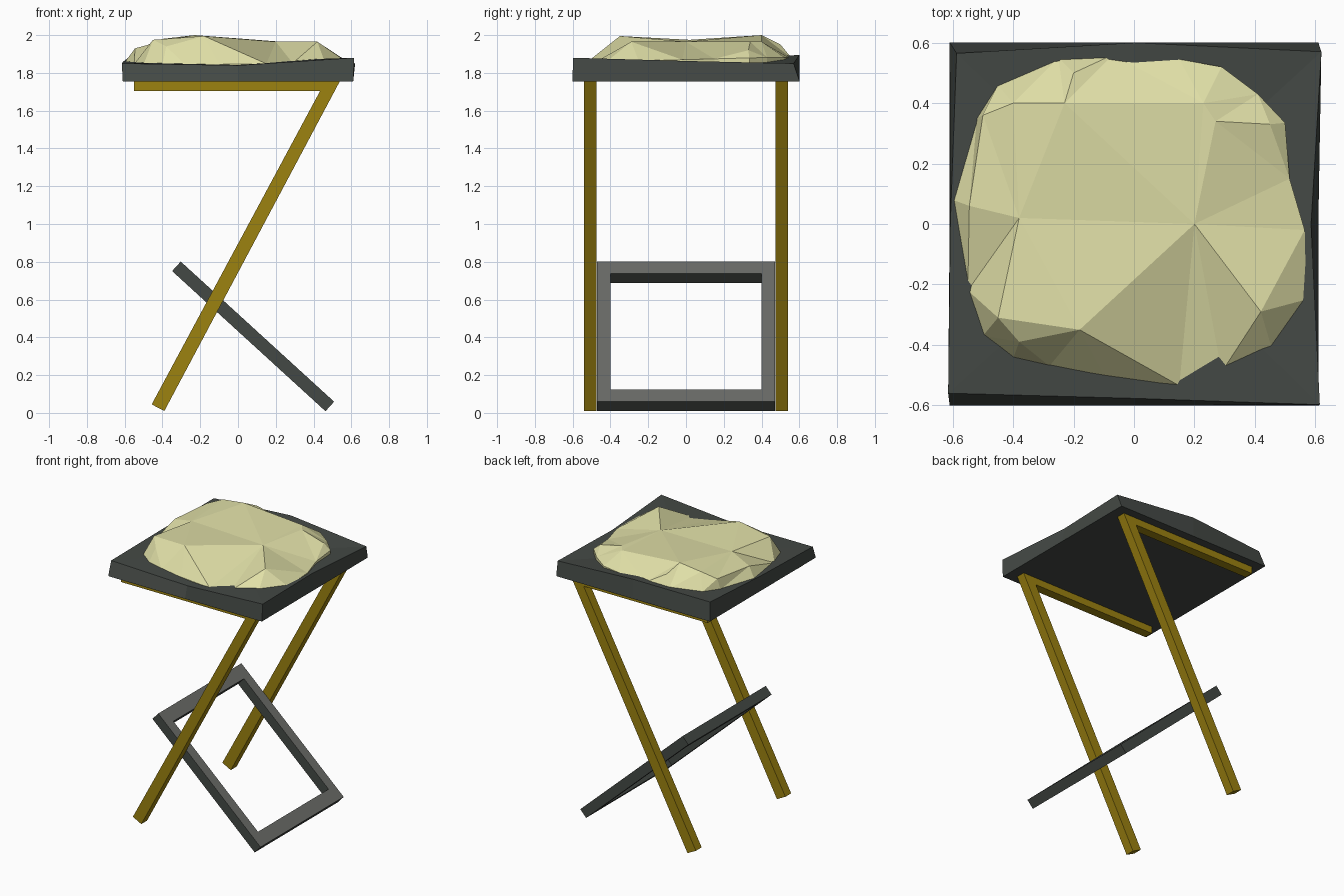
import bpy, math
from mathutils import Vector
from mathutils.geometry import delaunay_2d_cdt

if "Cube" in bpy.data.objects:
    bpy.data.objects.remove(bpy.data.objects["Cube"], do_unlink=True)


def material(name, srgb):
    color = [((c / 255 + 0.055) / 1.055) ** 2.4 for c in srgb] + [1]
    m = bpy.data.materials.new(name)
    m.use_nodes = True
    m.diffuse_color = color
    m.node_tree.nodes["Principled BSDF"].inputs["Base Color"].default_value = color
    return m


charcoal = material("charcoal", (68, 73, 69))
grey = material("mid grey", (106, 108, 104))
brass = material("brass", (156, 130, 16))
cream = material("cream", (224, 223, 167))


def build(name, verts, faces, *mats):
    mesh = bpy.data.meshes.new(name)
    mesh.from_pydata(verts, [], faces)
    for m in mats:
        mesh.materials.append(m)
    obj = bpy.data.objects.new(name, mesh)
    bpy.context.collection.objects.link(obj)
    return obj


def walls(n, lower, upper):
    """Quads joining two closed rings of n vertices."""
    return [(lower + i, lower + (i + 1) % n, upper + (i + 1) % n, upper + i)
            for i in range(n)]


# Side supports: slanted leg with a rail under the seat, one on each side
profile = [(-.457, .045), (-.39, .01), (.54, 1.757), (-.55, 1.757), (-.55, 1.705), (.435, 1.705)]
for name, y in (("right_side_support", -.54), ("left_side_support", .475)):
    n = len(profile)
    verts = [(x, y + d, z) for d in (0, .065) for x, z in profile]
    faces = walls(n, 0, n) + [tuple(range(n))[::-1], tuple(range(n, 2 * n))]
    build(name, verts, faces, brass)

# Tilted footrest frame with a lighter upper face
verts = []
for z in (-.034, .034):
    for hx, hy in ((.55, .472), (.455, .40)):
        verts += [(-hx, -hy, z), (hx, -hy, z), (hx, hy, z), (-hx, hy, z)]
faces = walls(4, 0, 8) + [f[::-1] for f in walls(4, 4, 12)]
faces += [f[::-1] for f in walls(4, 0, 4)] + walls(4, 8, 12)
frame = build("footrest_frame", verts, faces, charcoal, grey)
frame.location = (.08, 0, .405)
frame.rotation_euler.y = math.atan2(.74, .81)
for p in frame.data.polygons:
    if p.normal.z > .5:
        p.material_index = 1

# Uneven seat slab
rim = [(-.615, -.56, 1.85), (0, -.577, 1.84), (.615, -.598, 1.88), (.586, 0, 1.863),
       (.62, .57, 1.85), (0, .6, 1.895), (-.587, .565, 1.875), (-.608, 0, 1.86)]
base = [(.61 * sx, .601 * sy, 1.755) for sx, sy in
        ((-1, -1), (0, -1), (1, -1), (1, 0), (1, 1), (0, 1), (-1, 1), (-1, 0))]
faces = walls(8, 0, 8) + [tuple(range(8))[::-1]]
faces += [(8 + i, 8 + (i + 1) % 8, 16) for i in range(8)]
build("seat_slab", base + rim + [(0, 0, 1.86)], faces, charcoal)

# Faceted cushion: outline plus crown points, triangulated from above
outline = [(-.6, .08), (-.55, -.22), (-.5, -.37), (-.4, -.445), (-.28, -.47), (-.1, -.5),
           (.15, -.535), (.29, -.49), (.46, -.425), (.57, -.25), (.565, -.02), (.515, .15),
           (.5, .335), (.41, .43), (.29, .52), (.15, .545), (-.07, .56), (-.25, .55),
           (-.45, .46), (-.52, .35)]
crown = [(-.5, .36, 1.94), (-.4, .4, 1.98), (-.23, .4, 2), (.23, .4, 1.965), (.27, .34, 1.965),
         (.45, .33, 1.92), (.2, 0, 1.965), (-.38, .02, 1.975), (.42, -.29, 1.965),
         (-.18, -.35, 1.995), (-.45, -.31, 1.975), (-.38, -.39, 1.94), (-.545, .06, 1.93),
         (-.2, .5, 1.95)]
n = len(outline)
points = [Vector((x, y, 1.862 + .015 * x + .03 * y)) for x, y in outline]
points += [Vector(p) for p in crown]
loop = [(i, (i + 1) % n) for i in range(n)]
flat, _, tris, origin, _, _ = delaunay_2d_cdt([p.xy for p in points], loop, [], 1, 1e-5)
verts = [points[o[0]] for o in origin]
top = len(verts)
verts += [(x, y, 1.8) for x, y in outline]
slot = {o[0]: i for i, o in enumerate(origin)}
faces = [tuple(t) for t in tris] + [tuple(range(top, top + n))[::-1]]
faces += [(top + i, top + j, slot[j], slot[i]) for i, j in loop]
build("cushion", verts, faces, cream)
